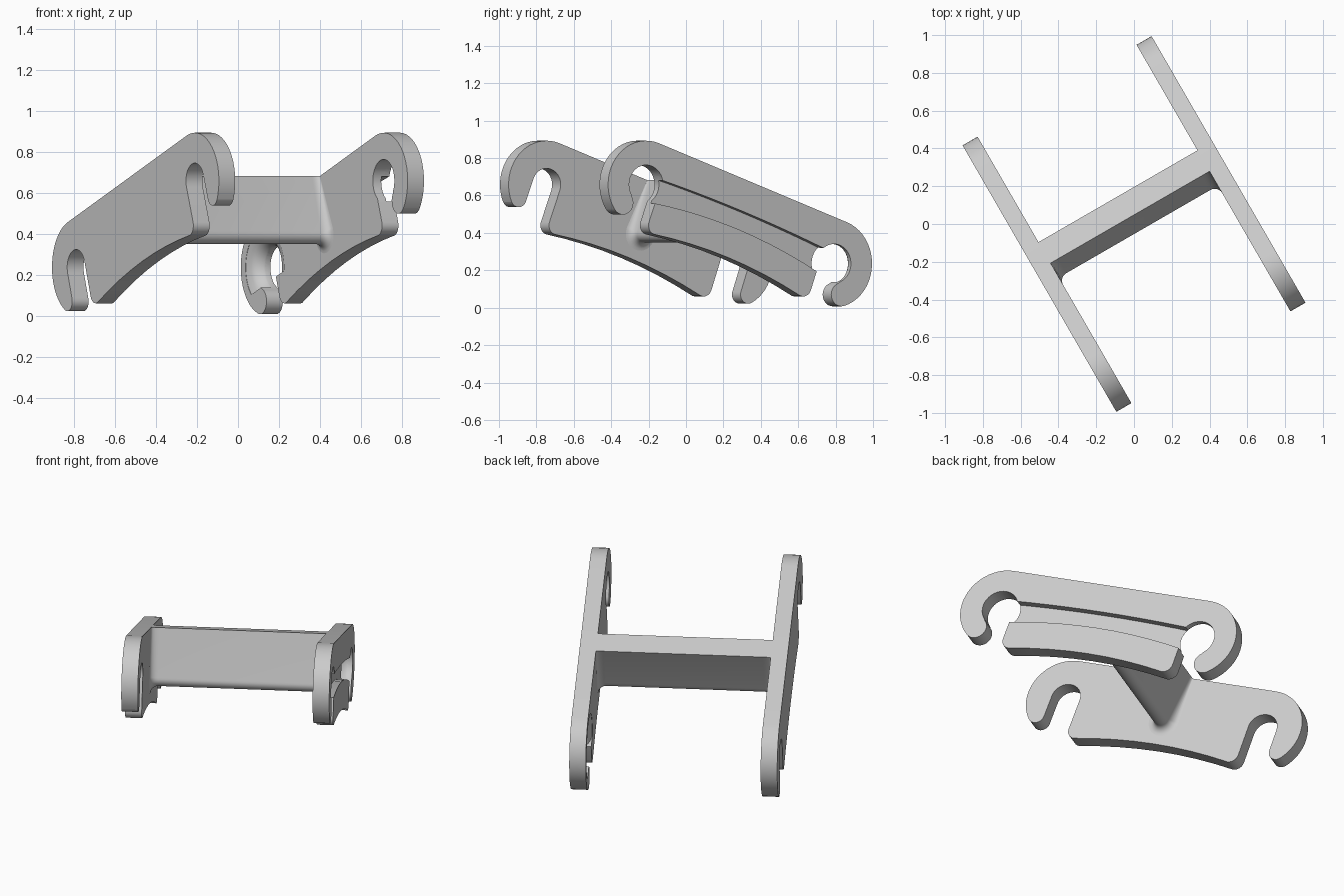
import bpy, bmesh
from math import sin, cos, pi, radians, sqrt
from mathutils import Matrix, Vector

if "Cube" in bpy.data.objects:
    bpy.data.objects.remove(bpy.data.objects["Cube"])

# Working frame: s along a plate, w across it, n through its thickness
TILT = radians(20)
V = Vector((-0.5, cos(pi / 6), 0))
N = Vector((cos(pi / 6), 0.5, 0))
UP = Vector((0, 0, 1))
S = V * cos(TILT) - UP * sin(TILT)
W = V * sin(TILT) + UP * cos(TILT)
FRAME = Matrix((S, W, N)).transposed().to_4x4()
FRAME.translation = (0, 0, 0.447)

INNER, OUTER = 0.486, 0.578   # plate faces, measured from the middle
HOOK, R = 0.617, 0.235        # hook centre and outer radius

grey = bpy.data.materials.new("light_grey")
grey.use_nodes = True
grey.diffuse_color = (0.6, 0.6, 0.6, 1)
grey.node_tree.nodes["Principled BSDF"].inputs["Base Color"].default_value = (0.6, 0.6, 0.6, 1)


def arc(cx, cy, r, a0, a1, steps):
    """Points on an arc, angles in degrees."""
    angles = [radians(a0 + (a1 - a0) * i / steps) for i in range(steps + 1)]
    return [(cx + r * cos(a), cy + r * sin(a)) for a in angles]


def loft(name, sections, floor=None):
    """Solid through (outline, n) sections, optionally cut off below w = floor."""
    bm = bmesh.new()
    rings = [[bm.verts.new((s, w, n)) for s, w in outline] for outline, n in sections]
    for a, b in zip(rings, rings[1:]):
        for i in range(len(a)):
            j = (i + 1) % len(a)
            bm.faces.new((a[i], a[j], b[j], b[i]))
    bm.faces.new(rings[0][::-1])
    bm.faces.new(rings[-1])
    if floor is not None:
        bmesh.ops.bisect_plane(bm, geom=bm.verts[:] + bm.edges[:] + bm.faces[:],
                               plane_co=(0, floor, 0), plane_no=(0, -1, 0), clear_outer=True)
        bmesh.ops.holes_fill(bm, edges=[e for e in bm.edges if e.is_boundary])
    bm.transform(FRAME)
    bmesh.ops.recalc_face_normals(bm, faces=bm.faces[:])
    mesh = bpy.data.meshes.new(name)
    bm.to_mesh(mesh)
    bm.free()
    mesh.materials.append(grey)
    obj = bpy.data.objects.new(name, mesh)
    bpy.context.collection.objects.link(obj)
    return obj


def select(obj):
    bpy.ops.object.select_all(action='DESELECT')
    obj.select_set(True)
    bpy.context.view_layer.objects.active = obj


def cut(obj, cutter):
    cutter.hide_render = True
    mod = obj.modifiers.new("cut", 'BOOLEAN')
    mod.operation = 'DIFFERENCE'
    mod.solver = 'EXACT'
    mod.object = cutter
    select(obj)
    bpy.ops.object.modifier_apply(modifier=mod.name)
    bpy.data.objects.remove(cutter)


def plate_outline(hook):
    """Full outline from one hook half plus the shared body edge."""
    half = hook + arc(0.482, -0.183, 0.05, 0, -90, 6)
    half += [(s, -0.193 - 0.04 * (s / 0.48) ** 2) for s in (0.36, 0.24, 0.12)]
    return half + [(0, -0.193)] + [(-s, w) for s, w in reversed(half)]


# Plate with straight slots in its hooks
slot_hook = (arc(HOOK, 0, R, 90, -43, 20)
             + arc(HOOK + 0.137, -0.127, 0.048, -43, -180, 10)
             + arc(HOOK, 0, 0.087, 0, 180, 18))
outline = plate_outline(slot_hook)
slotted_plate = loft("slotted_plate", [(outline, -OUTER), (outline, -INNER)])

# Plate with round hook eyes
eye_hook = (arc(HOOK, 0, R, 90, -54, 20)
            + arc(HOOK + 0.1, -0.14, 0.063, -55, -234, 12)
            + arc(HOOK, 0, 0.105, -50, 215, 26))
outline = plate_outline(eye_hook)
grooved_plate = loft("grooved_plate", [(outline, INNER), (outline, OUTER)])

# Channel from eye to eye in the outer face
stations = [-0.56 + 0.112 * i for i in range(11)]
channel = ([(s, 0.07 - 0.05 * s * s) for s in stations]
           + [(s, -0.03 - 0.16 * s * s) for s in reversed(stations)])
cut(grooved_plate, loft("channel_cutter", [(channel, 0.533), (channel, 0.62)]))

# Rounded mouths of the eyes on the inner face
for side in (-1, 1):
    sections = []
    for i in range(11):
        d = i / 10
        r = 0.1 + 0.088 * (1 - sqrt(1 - d * d))
        sections.append((arc(side * HOOK, 0, r, 0, 352.5, 47), OUTER + 0.002 - 0.0925 * d))
    sections.append((sections[-1][0], INNER - 0.02))
    cut(grooved_plate, loft("mouth_cutter", sections, floor=-0.08))


# Tapered cross beam, round below, with fillets where it meets the plates
def beam_section(extra):
    return [(-0.041, R), (0.095, R)] + arc(0.017, -0.05, 0.045 + extra, 5, -185, 16)


FILLET = 0.045
half = [(beam_section(FILLET * (1 - cos(a))), INNER - FILLET + FILLET * sin(a))
        for a in [pi / 2 * i / 6 for i in range(7)]]
half.append((half[-1][0], INNER + 0.004))
cross_beam = loft("cross_beam", [(sec, -n) for sec, n in reversed(half)] + half)

for obj in (slotted_plate, grooved_plate, cross_beam):
    select(obj)
    bpy.ops.object.shade_smooth_by_angle(angle=radians(30))
